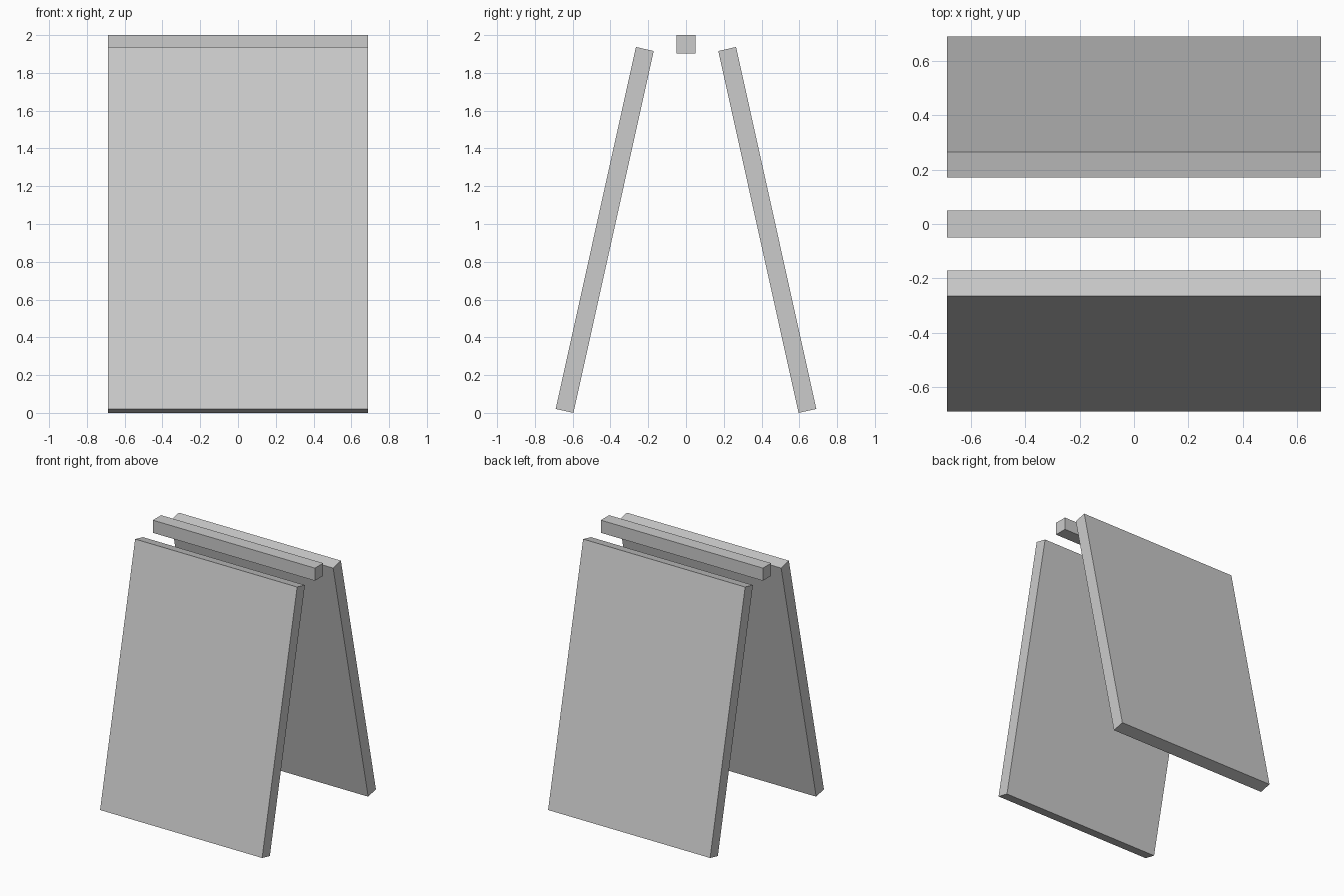
import bpy, bmesh

if "Cube" in bpy.data.objects:
    bpy.data.objects.remove(bpy.data.objects["Cube"])

HALF_WIDTH = 0.6875


def extruded_bar(name, profile):
    """Extrude a (y, z) profile along x across the full width."""
    bm = bmesh.new()
    face = bm.faces.new([bm.verts.new((-HALF_WIDTH, y, z)) for y, z in profile])
    result = bmesh.ops.extrude_face_region(bm, geom=[face])
    verts = [g for g in result["geom"] if isinstance(g, bmesh.types.BMVert)]
    bmesh.ops.translate(bm, verts=verts, vec=(2 * HALF_WIDTH, 0, 0))
    bmesh.ops.recalc_face_normals(bm, faces=bm.faces)
    mesh = bpy.data.meshes.new(name)
    bm.to_mesh(mesh)
    bm.free()
    obj = bpy.data.objects.new(name, mesh)
    bpy.context.collection.objects.link(obj)
    return obj


# Leaning boards, front and back
board = [(0.596, 0.0), (0.69, 0.021), (0.265, 1.937), (0.171, 1.916)]
for name, side in (("front_board", -1), ("back_board", 1)):
    extruded_bar(name, [(side * y, z) for y, z in board])

# Square rail along the top
extruded_bar("top_rail", [(-0.05, 1.903), (0.05, 1.903), (0.05, 2.0), (-0.05, 2.0)])
